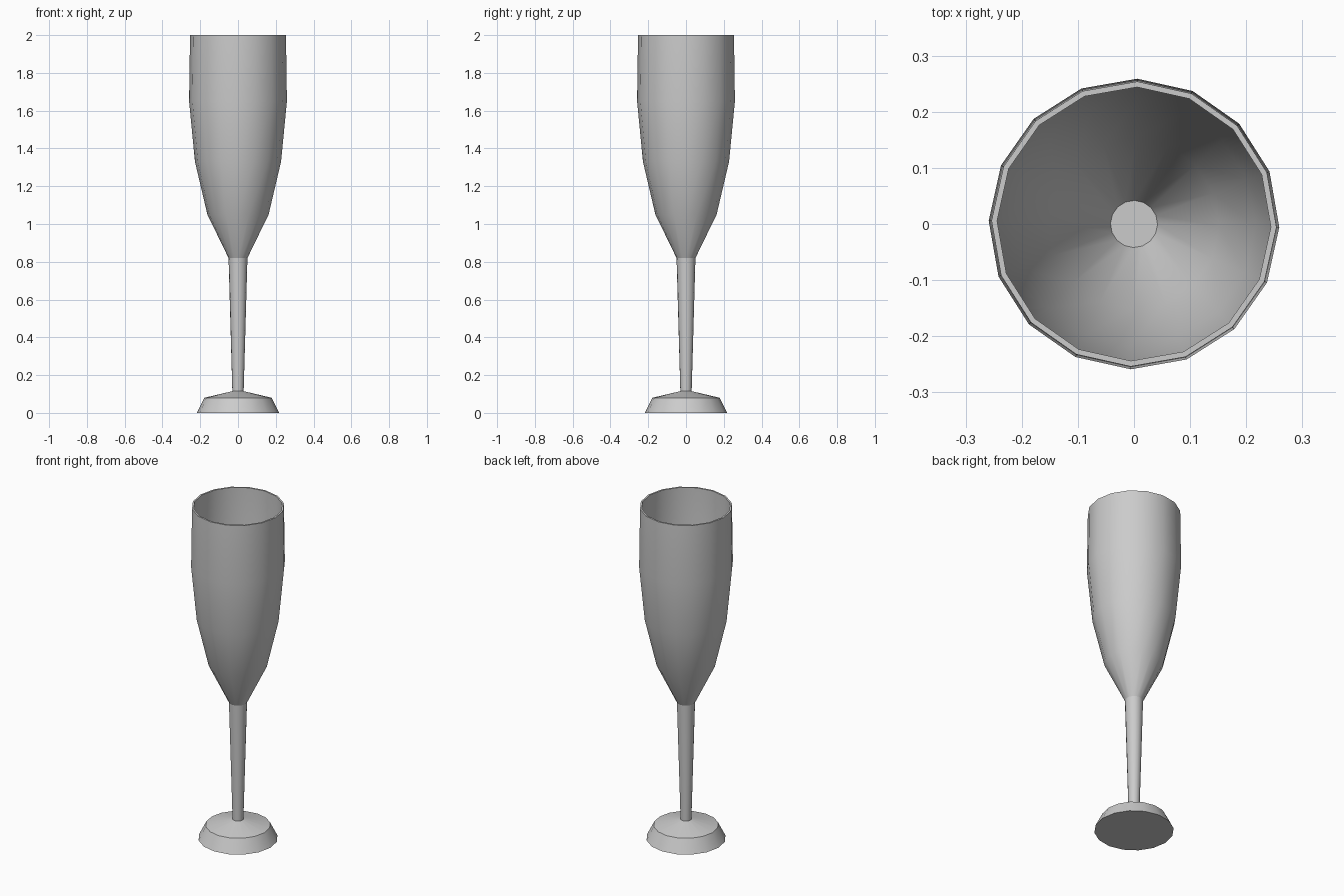
import bpy, bmesh, math

if "Cube" in bpy.data.objects:
    bpy.data.objects.remove(bpy.data.objects["Cube"])

SIDES = 16
TURN = math.radians(-1.3)


def lathe(name, profile, cap_start=False, cap_end=False):
    """Revolve (radius, z) points around the z axis."""
    bm = bmesh.new()
    rings = []
    for r, z in profile:
        rings.append([bm.verts.new((r * math.cos(TURN + 2 * math.pi * i / SIDES),
                                    r * math.sin(TURN + 2 * math.pi * i / SIDES), z))
                      for i in range(SIDES)])
    for a, b in zip(rings, rings[1:]):
        for i in range(SIDES):
            j = (i + 1) % SIDES
            bm.faces.new((a[i], a[j], b[j], b[i]))
    if cap_start:
        bm.faces.new(rings[0][::-1])
    if cap_end:
        bm.faces.new(rings[-1])
    mesh = bpy.data.meshes.new(name)
    bm.to_mesh(mesh)
    bm.free()
    ob = bpy.data.objects.new(name, mesh)
    bpy.context.collection.objects.link(ob)
    bpy.ops.object.select_all(action='DESELECT')
    ob.select_set(True)
    bpy.context.view_layer.objects.active = ob
    bpy.ops.object.shade_smooth_by_angle(angle=math.radians(50))
    return ob


# Domed foot with a flat underside
lathe("foot", [(0.218, 0), (0.178, 0.08), (0.03, 0.115)], cap_start=True)

# Stem, widening upwards
lathe("stem", [(0.03, 0.115), (0.05, 0.82)])

# Bowl: outer wall, rim, then inner wall down to a flat bottom
outer = [(0.05, 0.82), (0.162, 1.05), (0.228, 1.33), (0.259, 1.65), (0.254, 2.0)]
inner = [(0.244, 2.0), (0.248, 1.65), (0.217, 1.335), (0.152, 1.06), (0.042, 0.83)]
lathe("bowl", outer + inner, cap_end=True)
